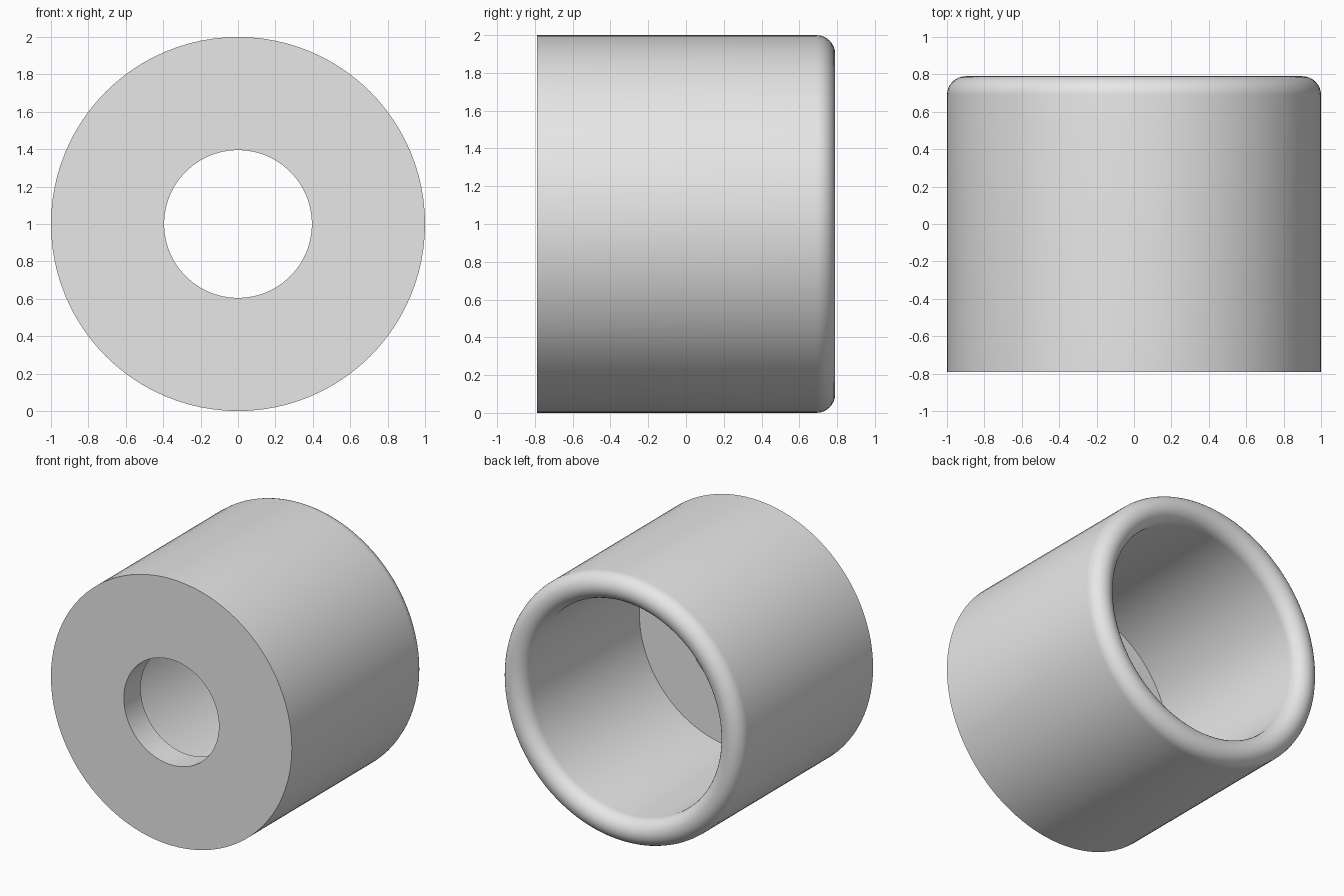
import bpy, bmesh
from math import pi, sin, cos, radians
from mathutils import Vector

cube = bpy.data.objects.get("Cube")
if cube:
    bpy.data.objects.remove(cube, do_unlink=True)

# Main dimensions
OUTER, INNER, HOLE = 1.0, 0.8, 0.395
HALF, FLOOR = 0.79, 0.2
SEGMENTS, RIM_STEPS = 96, 16
wall_mid = (OUTER + INNER) / 2
rim = (OUTER - INNER) / 2

# Cup profile as (radius, y): base plate, outer wall, rounded rim, inner wall, floor
profile = [(HOLE, -HALF), (OUTER, -HALF)]
for i in range(RIM_STEPS + 1):
    a = pi * i / RIM_STEPS
    profile.append((wall_mid + rim * cos(a), HALF - rim + rim * sin(a)))
profile += [(INNER, FLOOR - HALF), (HOLE, FLOOR - HALF)]

# Revolve the closed profile around the y axis
bm = bmesh.new()
verts = [bm.verts.new((r, y, 1.0)) for r, y in profile]
edges = [bm.edges.new((v, verts[(i + 1) % len(verts)])) for i, v in enumerate(verts)]
bmesh.ops.spin(bm, geom=verts + edges, cent=Vector((0, 0, 1)), axis=Vector((0, 1, 0)),
               angle=2 * pi, steps=SEGMENTS, use_merge=True)
bmesh.ops.remove_doubles(bm, verts=bm.verts, dist=0.0001)
bmesh.ops.recalc_face_normals(bm, faces=bm.faces)
mesh = bpy.data.meshes.new("round_cup")
bm.to_mesh(mesh)
bm.free()

cup = bpy.data.objects.new("round_cup", mesh)
bpy.context.collection.objects.link(cup)

# Single light grey material
grey = bpy.data.materials.new("light_grey")
grey.use_nodes = True
colour = (0.8, 0.8, 0.8, 1.0)
grey.diffuse_color = colour
grey.node_tree.nodes["Principled BSDF"].inputs["Base Color"].default_value = colour
mesh.materials.append(grey)

# Smooth walls with crisp plate edges
bpy.ops.object.select_all(action="DESELECT")
cup.select_set(True)
bpy.context.view_layer.objects.active = cup
bpy.ops.object.shade_smooth_by_angle(angle=radians(30))
